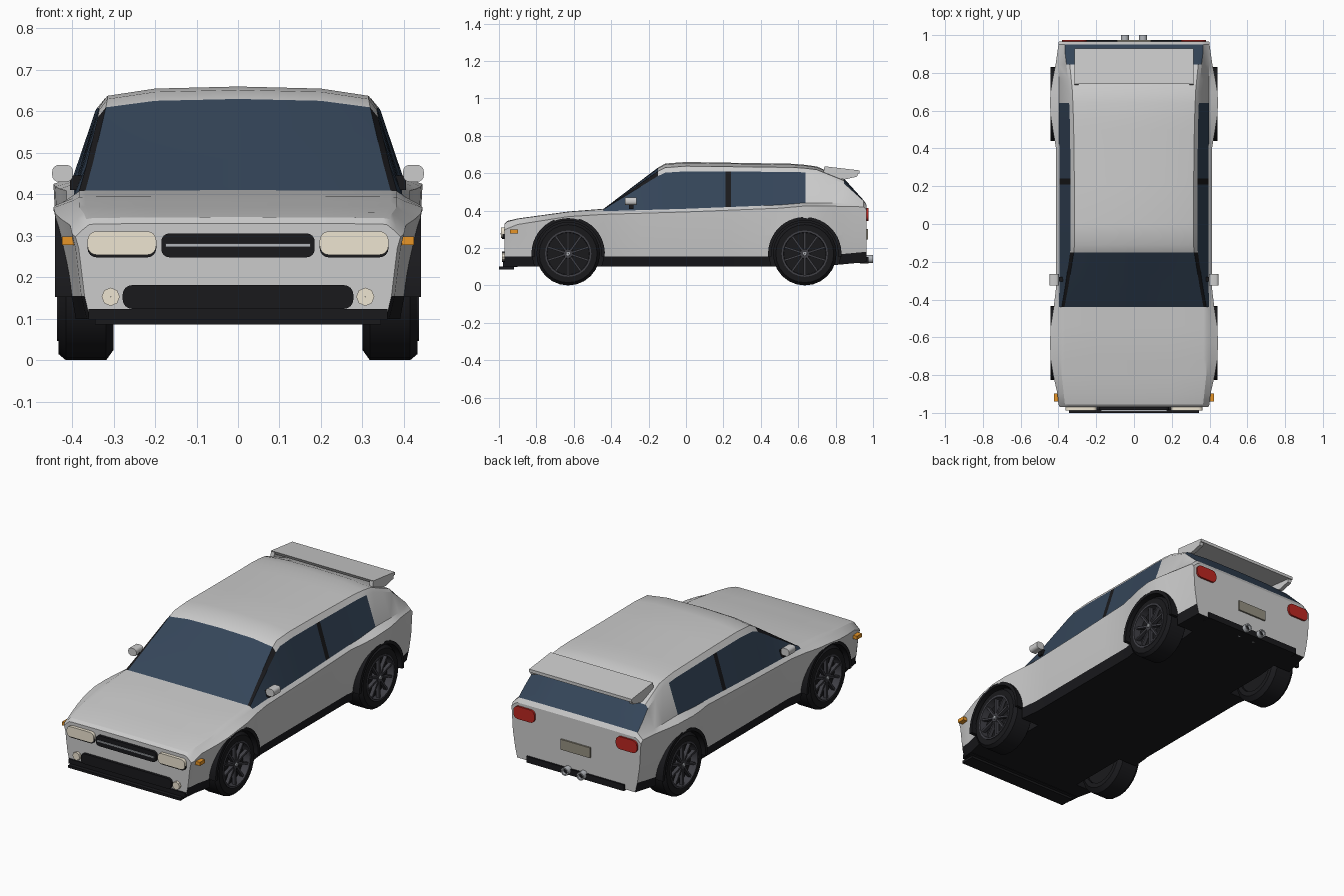
import bpy, bmesh
from math import sin, cos, pi, radians
from mathutils import Matrix

if "Cube" in bpy.data.objects:
    bpy.data.objects.remove(bpy.data.objects["Cube"])


def material(name, rgb):
    m = bpy.data.materials.new(name)
    m.diffuse_color = (*rgb, 1)
    m.use_nodes = True
    m.node_tree.nodes["Principled BSDF"].inputs["Base Color"].default_value = m.diffuse_color
    return m


PAINT = material("paint", (.62, .62, .61))
GLASS = material("glass", (.035, .06, .1))
BLACK = material("black", (.01, .01, .012))
RIM = material("rim", (.05, .05, .06))
CREAM = material("cream", (.85, .78, .64))
AMBER = material("amber", (.8, .3, .02))
RED = material("red", (.5, .02, .015))
PLATE = material("plate", (.3, .28, .22))
SILVER = material("silver", (.45, .47, .5))


def add(name, bm, mats, smooth=True):
    bmesh.ops.recalc_face_normals(bm, faces=bm.faces)
    me = bpy.data.meshes.new(name)
    bm.to_mesh(me)
    bm.free()
    for m in mats:
        me.materials.append(m)
    ob = bpy.data.objects.new(name, me)
    bpy.context.collection.objects.link(ob)
    if smooth:
        shade(ob)
    return ob


def shade(ob):
    bpy.ops.object.select_all(action='DESELECT')
    ob.select_set(True)
    bpy.context.view_layer.objects.active = ob
    bpy.ops.object.shade_smooth_by_angle(angle=radians(28))


def box(name, x, y, z, mat, r=0, axis=1):
    """Box from ranges; edges along the axis rounded by r."""
    bm = bmesh.new()
    bmesh.ops.create_cube(bm, size=1)
    for v in bm.verts:
        for i, (a, b) in enumerate((x, y, z)):
            v.co[i] = (a + b) / 2 + v.co[i] * (b - a)
    if r:
        es = [e for e in bm.edges if abs((e.verts[0].co - e.verts[1].co)[axis]) > 1e-5]
        bmesh.ops.bevel(bm, geom=es, offset=r, segments=4, profile=.5, affect='EDGES')
    return add(name, bm, [mat])


def sides(x0, x1):
    return ((1, "right", (x0, x1)), (-1, "left", (-x1, -x0)))


def extrude_x(name, pts, x0, x1, mat):
    bm = bmesh.new()
    a, b = ([bm.verts.new((x, y, z)) for y, z in pts] for x in (x0, x1))
    n = len(pts)
    bm.faces.new(a)
    bm.faces.new(b)
    for i in range(n):
        bm.faces.new((a[i], a[(i + 1) % n], b[(i + 1) % n], b[i]))
    return add(name, bm, [mat])


def lathe(name, prof, loc, mat, segs=24, axis='X', arc=None):
    """Closed (radius, offset) profile turned about a local axis."""
    bm = bmesh.new()
    a0, a1 = arc or (0, 2 * pi)
    rings = []
    for i in range(segs + (1 if arc else 0)):
        t = a0 + (a1 - a0) * i / segs
        c, s = cos(t), sin(t)
        rings.append([bm.verts.new((loc[0] + (h if axis == 'X' else r * c),
                                    loc[1] + (r * c if axis == 'X' else h),
                                    loc[2] + r * s)) for r, h in prof])
    n = len(prof)
    for i in range(segs):
        p, q = rings[i], rings[(i + 1) % len(rings)]
        for j in range(n):
            bm.faces.new((p[j], p[(j + 1) % n], q[(j + 1) % n], q[j]))
    if arc:
        bm.faces.new(rings[0])
        bm.faces.new(rings[-1])
    return add(name, bm, [mat])


def interp(keys, y):
    for (a, u), (b, v) in zip(keys, keys[1:]):
        if y <= b:
            return u + (v - u) * (y - a) / (b - a)
    return keys[-1][1]


# Body: lofted sections, driven by width, shoulder, top and floor curves
WIDTH = [(-.97, .392), (-.955, .4), (-.9, .405), (-.8, .428), (-.72, .441), (-.63, .445), (-.54, .441),
         (-.44, .425), (-.34, .413), (.4, .413), (.5, .43), (.57, .441), (.64, .445), (.7, .442),
         (.77, .43), (.845, .415), (.965, .398)]
SHOULDER = [(-.97, .31), (-.9, .338), (-.63, .38), (-.44, .392), (0, .405), (.5, .425),
            (.64, .437), (.845, .435), (.95, .432), (.965, .415)]
TOP = [(-.97, .33), (-.955, .345), (-.9, .358), (-.63, .395), (-.44, .41), (-.15, .63), (-.11, .652),
       (0, .66), (.6, .65), (.7, .636), (.845, .572), (.95, .455), (.965, .432)]
FLOOR = [(-.97, .1), (.7, .1), (.965, .125)]
STATIONS = [-.97, -.955, -.9, -.8, -.72, -.63, -.54, -.44, -.34, -.24, -.15, -.11, 0, .21, .24, .4,
            .5, .57, .64, .7, .77, .845, .9, .95, .965]


def section(y):
    w, s, t, f = (interp(k, y) for k in (WIDTH, SHOULDER, TOP, FLOOR))
    b, zb = min(w - .018, .398), s + .005
    k = min(1, max(0, (t - zb - .015) / .225))
    h = t - zb
    half = [(0, f), (w - .035, f), (w - .022, f + .055), (w - .008, .27), (w, s - .012), (b, zb),
            (b - .015 + (.35 - b) * k, zb + h * .8), (b - .03 + (.345 - b) * k, zb + h * .91),
            (.2, zb + h * .98), (0, t)]
    return half + [(-x, z) for x, z in half[8:0:-1]]


bm = bmesh.new()
rings = [[bm.verts.new((x, y, z)) for x, z in section(y)] for y in STATIONS]
bm.faces.new(rings[0])
bm.faces.new(rings[-1])
for i in range(len(rings) - 1):
    y = STATIONS[i]
    for j in range(18):
        f = bm.faces.new((rings[i][j], rings[i][(j + 1) % 18], rings[i + 1][(j + 1) % 18], rings[i + 1][j]))
        s = j if j < 9 else 17 - j
        shield = -.445 < y < -.16
        if s < 2 or (s == 5 and y == .21) or (s == 6 and shield):
            f.material_index = 2
        elif (s == 5 and -.445 < y < .63) or (s >= 7 and shield) or (s >= 6 and .84 < y < .94):
            f.material_index = 1
body = add("body", bm, [PAINT, GLASS, BLACK], False)

# Wheel arches cut out of the body
bm = bmesh.new()
WHEELS = [(sx, y) for sx in (1, -1) for y in (-.63, .635)]
for sx, y in WHEELS:
    bmesh.ops.create_cone(bm, cap_ends=True, segments=40, radius1=.19, radius2=.19, depth=.24,
                          matrix=Matrix.Translation((sx * .4, y, .17)) @ Matrix.Rotation(pi / 2, 4, 'Y'))
for f in bm.faces:
    f.material_index = 2
cutter = add("arch_cutter", bm, [PAINT, GLASS, BLACK], False)
cutter.hide_render = True
mod = body.modifiers.new("arches", 'BOOLEAN')
mod.operation, mod.solver, mod.object = 'DIFFERENCE', 'EXACT', cutter
bpy.context.view_layer.objects.active = body
bpy.ops.object.modifier_apply(modifier="arches")
bpy.data.objects.remove(cutter)

# Split shell into painted body, windows and black trim
shade(body)
bpy.ops.object.mode_set(mode='EDIT')
bpy.ops.mesh.select_all(action='SELECT')
bpy.ops.mesh.separate(type='MATERIAL')
bpy.ops.object.mode_set(mode='OBJECT')
for ob in list(bpy.context.selected_objects):
    m = ob.data.materials[ob.data.polygons[0].material_index]
    ob.name = {"paint": "body_shell", "glass": "windows", "black": "floor_and_trim"}[m.name]

# Wheels: tyre, rim ring, dark disc, spokes, hub, arch lip
for sx, y in WHEELS:
    tag = ("front" if y < 0 else "rear") + ("_right" if sx > 0 else "_left")
    c = (0, y, .17)
    turn = lambda n, prof, mat, **k: lathe(n + tag, [(r, h * sx) for r, h in prof], c, mat, **k)
    turn("tyre_", [(.12, .3), (.145, .3), (.17, .318), (.17, .415), (.155, .433), (.12, .433)], BLACK)
    turn("rim_", [(.11, .32), (.124, .32), (.124, .437), (.114, .437)], RIM)
    turn("brake_disc_", [(.001, .31), (.118, .31), (.118, .395), (.001, .395)], BLACK)
    turn("hub_", [(.001, .39), (.028, .39), (.024, .43), (.001, .43)], RIM, segs=16)
    turn("hub_cap_", [(.001, .42), (.012, .42), (.01, .436), (.001, .436)], SILVER, segs=12)
    bm = bmesh.new()
    for i in range(10):
        m = Matrix.Translation((sx * .418, y, .17)) @ Matrix.Rotation(i * pi / 5, 4, 'X')
        bmesh.ops.create_cube(bm, size=1, matrix=m @ Matrix.Translation((0, 0, .068))
                              @ Matrix.Diagonal((.02, .011, .1, 1)))
    add("spokes_" + tag, bm, [RIM], False)
    turn("arch_lip_", [(.178, .395), (.196, .395), (.196, .441), (.178, .441)], BLACK,
         arc=(radians(-5), radians(185)))

# Nose
box("grille", (-.185, .185), (-.985, -.94), (.248, .306), BLACK, .02)
box("grille_bar", (-.175, .175), (-.992, -.97), (.273, .281), SILVER)
box("lower_intake", (-.278, .278), (-.985, -.94), (.124, .181), BLACK, .022)
box("chin", (-.36, .36), (-.978, -.9), (.098, .124), BLACK)
box("splitter", (-.345, .345), (-1, -.92), (.086, .1), BLACK)
for sx, tag, xr in sides(.197, .363):
    box("headlight_" + tag, xr, (-.988, -.94), (.254, .311), CREAM, .022)
    box("headlight_rim_" + tag, xr, (-.982, -.94), (.248, .306), BLACK, .022)
    lathe("fog_light_" + tag, [(.001, -.985), (.022, -.985), (.022, -.95), (.001, -.95)],
          (sx * .307, 0, .153), CREAM, segs=8, axis='Y')
for sx, tag, xr in sides(.385, .424):
    box("side_marker_" + tag, xr, (-.94, -.897), (.278, .298), AMBER)

# Door mirrors
for sx, tag, xr in sides(.398, .448):
    box("mirror_" + tag, xr, (-.325, -.265), (.43, .471), PAINT, .016)
for sx, tag, xr in sides(.375, .405):
    box("mirror_arm_" + tag, xr, (-.305, -.28), (.41, .445), BLACK)

# Tail
for sx, tag, xr in sides(.25, .38):
    box("tail_light_" + tag, xr, (.94, .975), (.345, .415), RED, .027)
box("number_plate", (-.09, .09), (.95, .974), (.245, .302), PLATE)
box("rear_valance", (-.3, .3), (.93, .975), (.118, .152), BLACK)
for sx, tag, xr in sides(0, 1):
    lathe("exhaust_" + tag, [(.015, .9), (.022, .9), (.022, 1), (.015, 1)], (sx * .048, 0, .142), SILVER,
          segs=14, axis='Y')
    lathe("exhaust_core_" + tag, [(.001, .9), (.016, .9), (.016, .985), (.001, .985)], (sx * .048, 0, .142),
          BLACK, segs=14, axis='Y')

# Roof spoiler with end plates
extrude_x("spoiler_blade", [(.74, .637), (.928, .615), (.928, .598), (.75, .618)], -.315, .315, PAINT)
for sx, tag, xr in sides(.293, .315):
    extrude_x("spoiler_end_" + tag, [(.74, .634), (.925, .613), (.915, .582), (.85, .567), (.73, .58)],
              *xr, PAINT)
